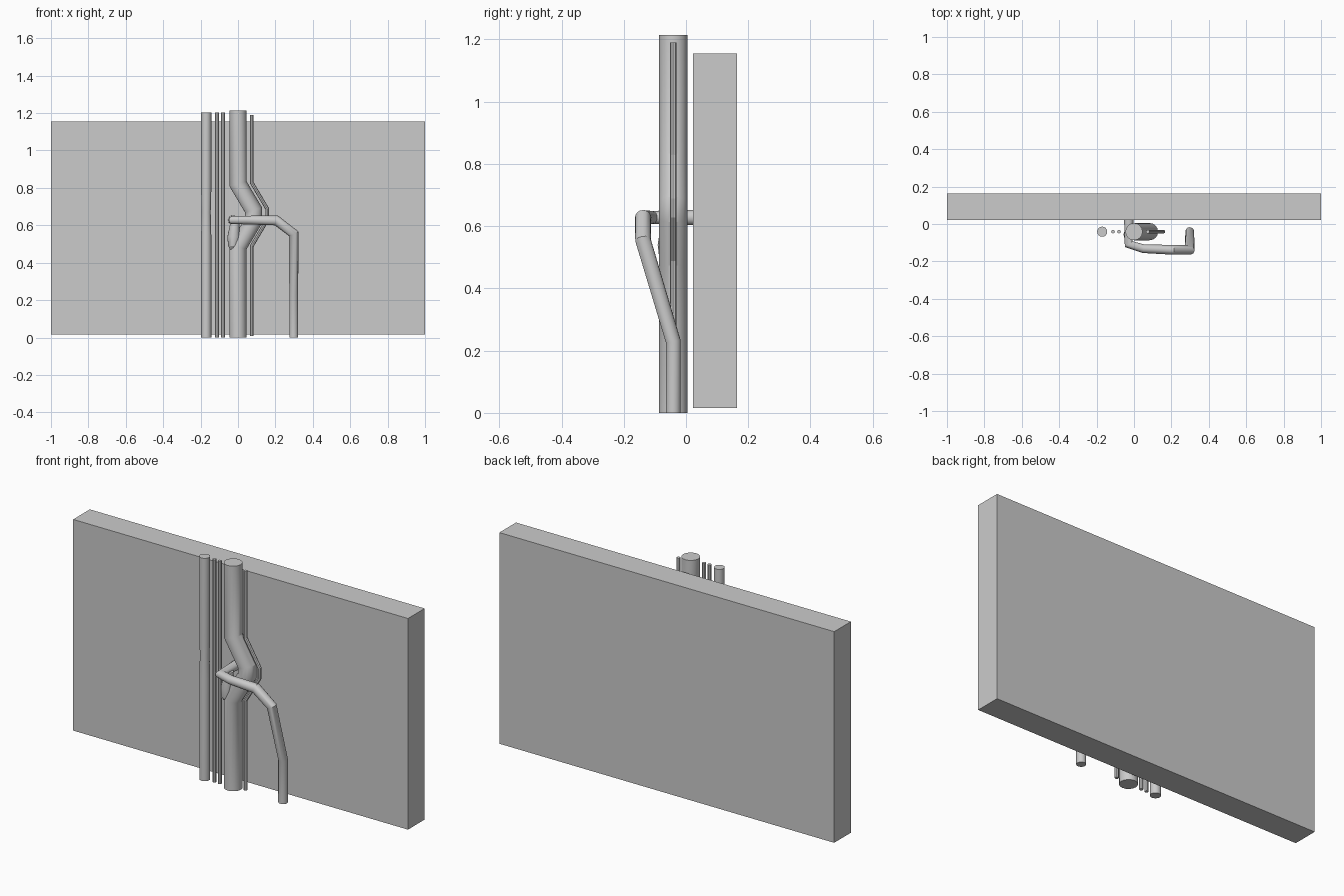
import bpy, bmesh, math
from mathutils import Vector

if "Cube" in bpy.data.objects:
    bpy.data.objects.remove(bpy.data.objects["Cube"])


def pipe(name, pts, radii, sides=16):
    """Capped round tube along a polyline, with mitred corners."""
    pts = [Vector(p) for p in pts]
    if not isinstance(radii, (list, tuple)):
        radii = [radii] * len(pts)
    dirs = [(b - a).normalized() for a, b in zip(pts, pts[1:])]
    u = dirs[0].orthogonal().normalized()
    v = dirs[0].cross(u)
    offs = [u * math.cos(a) + v * math.sin(a)
            for a in (2 * math.pi * i / sides for i in range(sides))]
    bm = bmesh.new()
    rings = []
    for i, p in enumerate(pts):
        d_in = dirs[max(i - 1, 0)]
        d_out = dirs[min(i, len(dirs) - 1)]
        n = (d_in + d_out).normalized()
        offs = [o - d_in * (o.dot(n) / d_in.dot(n)) for o in offs]
        rings.append([bm.verts.new(p + o * radii[i]) for o in offs])
    for a, b in zip(rings, rings[1:]):
        for k in range(sides):
            j = (k + 1) % sides
            bm.faces.new((a[k], a[j], b[j], b[k]))
    bm.faces.new(rings[0][::-1])
    bm.faces.new(rings[-1])
    bmesh.ops.recalc_face_normals(bm, faces=bm.faces)
    me = bpy.data.meshes.new(name)
    bm.to_mesh(me)
    bm.free()
    ob = bpy.data.objects.new(name, me)
    bpy.context.collection.objects.link(ob)
    bpy.ops.object.select_all(action='DESELECT')
    ob.select_set(True)
    bpy.context.view_layer.objects.active = ob
    bpy.ops.object.shade_smooth_by_angle(angle=math.radians(28))
    return ob


# Wall slab
bpy.ops.mesh.primitive_cube_add(size=1, location=(0, 0.093, 0.585))
wall = bpy.context.object
wall.name = "wall"
wall.scale = (2, 0.142, 1.14)

Y = -0.041

# Main pipe and thin conduit, both jogging to the right
pipe("main_pipe", [(0, Y, 0), (0, Y, 0.485), (0.083, Y, 0.625), (0.083, Y, 0.682),
                   (0, Y, 0.822), (0, Y, 1.215)], 0.046)
pipe("side_conduit", [(0.074, Y, 0.007), (0.074, Y, 0.49), (0.157, Y, 0.63),
                      (0.157, Y, 0.687), (0.074, Y, 0.827), (0.074, Y, 1.19)], 0.01, 8)

# Straight pipes on the left, the large one slightly waisted
pipe("left_pipe", [(-0.17, Y, z) for z in (0, 0.55, 0.67, 0.78, 1.203)],
     [0.027, 0.027, 0.024, 0.027, 0.027])
for i, x in enumerate((-0.112, -0.08)):
    pipe(f"left_conduit_{i + 1}", [(x, Y, 0), (x, Y, 1.203)], 0.01, 8)

# Branch leaving the wall, crossing in front and dropping to the floor
pipe("branch_pipe", [(-0.028, 0.03, 0.628), (-0.028, -0.108, 0.628), (0.05, -0.132, 0.628),
                     (0.205, -0.138, 0.626), (0.298, -0.138, 0.555),
                     (0.298, Y, 0.23), (0.298, Y, 0)],
     [0.025, 0.021, 0.023, 0.026, 0.025, 0.024, 0.024])

# Rounded junction stub joining the branch to the main pipe
pipe("junction_stub", [(-0.015, -0.055, 0.63), (-0.022, -0.057, 0.54),
                       (-0.026, -0.057, 0.49), (-0.028, -0.055, 0.462)],
     [0.022, 0.034, 0.028, 0.01])
